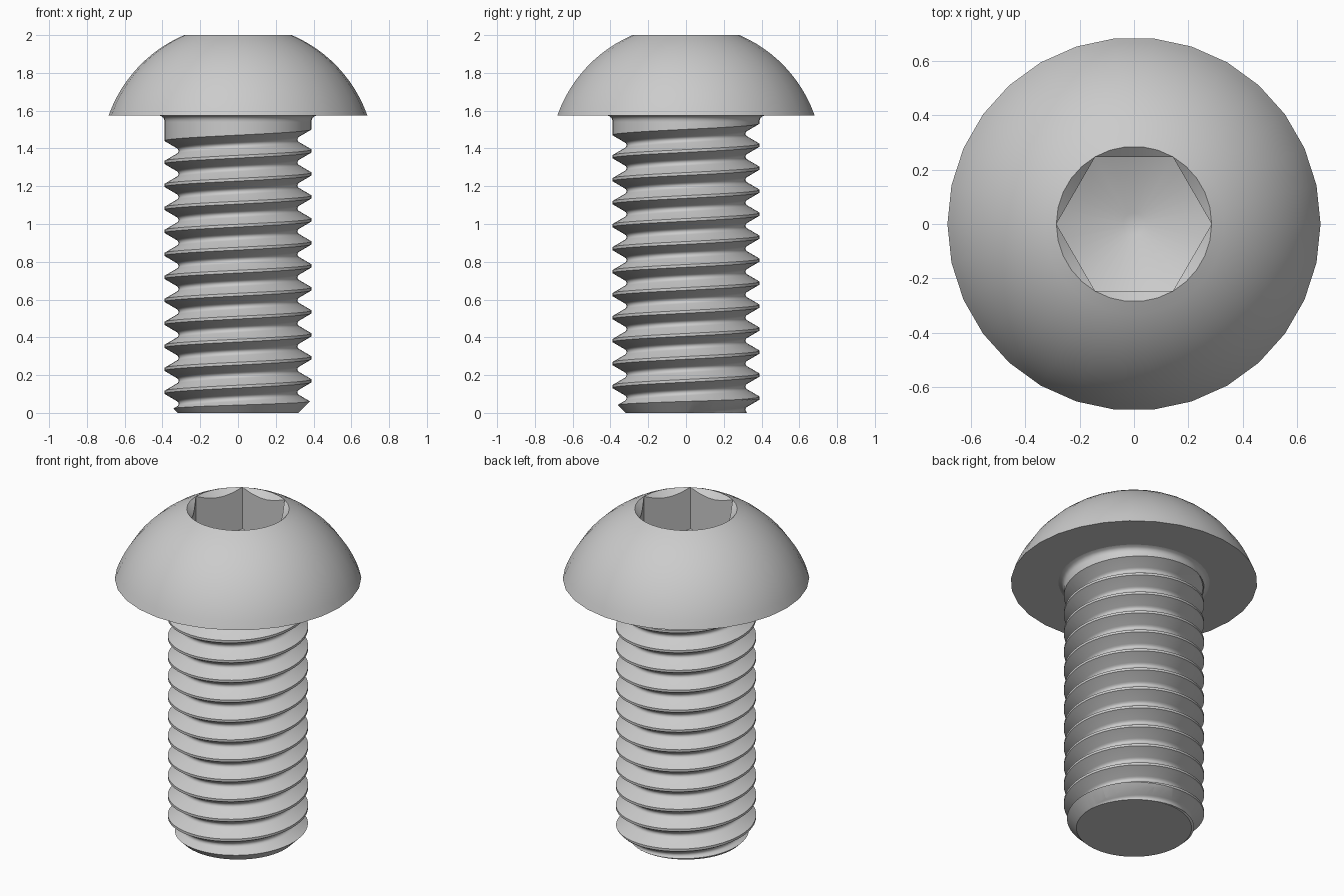
import bpy, bmesh, math

if "Cube" in bpy.data.objects:
    bpy.data.objects.remove(bpy.data.objects["Cube"], do_unlink=True)

steel = bpy.data.materials.new("grey_steel")
steel.use_nodes = True
grey = (0.6, 0.6, 0.6, 1)
steel.diffuse_color = grey
steel.node_tree.nodes["Principled BSDF"].inputs["Base Color"].default_value = grey

TAU = math.tau


def finish(bm, name):
    bmesh.ops.recalc_face_normals(bm, faces=bm.faces)
    mesh = bpy.data.meshes.new(name)
    bm.to_mesh(mesh)
    bm.free()
    mesh.materials.append(steel)
    obj = bpy.data.objects.new(name, mesh)
    bpy.context.collection.objects.link(obj)
    return obj


def smooth(obj):
    bpy.ops.object.select_all(action='DESELECT')
    obj.select_set(True)
    bpy.context.view_layer.objects.active = obj
    bpy.ops.object.shade_smooth_by_angle(angle=math.radians(35))


def lathe(name, rings, n):
    """Closed solid of stacked rings; a ring is (r, z) or a function of angle."""
    bm = bmesh.new()
    rows = []
    for ring in rings:
        row = []
        for j in range(n):
            a = TAU * j / n
            r, z = ring(a) if callable(ring) else ring
            row.append(bm.verts.new((r * math.cos(a), r * math.sin(a), z)))
        rows.append(row)
    for lo, hi in zip(rows, rows[1:]):
        for j in range(n):
            k = (j + 1) % n
            bm.faces.new((lo[j], lo[k], hi[k], hi[j]))
    bm.faces.new(rows[0])
    bm.faces.new(rows[-1])
    bmesh.ops.remove_doubles(bm, verts=bm.verts, dist=0.0001)
    return finish(bm, name)


# Domed head with a countersunk hexagonal socket
RIM, TOP, UNDER = 0.285, 2.0, 1.575
DOME_R, DOME_Z = 0.727, 1.331


def hex_radius(a):
    side = TAU / 6
    return RIM * math.cos(side / 2) / math.cos((a + 1e-9) % side - side / 2)


def countersink(a):
    r = hex_radius(a)
    return r, TOP - (RIM - r) * 0.9


def floor_z(r):
    return 1.745 - (RIM - r) * 0.45


def socket_floor(a):
    r = hex_radius(a)
    return r, floor_z(r)


start = math.asin((UNDER - DOME_Z) / DOME_R)
end = math.acos(RIM / DOME_R)
steps = 12
dome = []
for i in range(steps + 1):
    a = start + (end - start) * i / steps
    dome.append((DOME_R * math.cos(a), DOME_Z + DOME_R * math.sin(a)))
dome[-1] = (RIM, TOP)
head = lathe("head", dome + [countersink, socket_floor, (0.04, floor_z(0.04))], 30)
smooth(head)

# Plain neck with a fillet under the head
SEG, MAJOR, NECK = 48, 0.39, 1.54
neck = lathe("neck", [(MAJOR, NECK), (MAJOR, 1.55), (0.395, 1.562),
                      (0.404, 1.57), (0.42, UNDER)], SEG)
smooth(neck)

# Threaded shank: one groove section swept up a right-handed helix
PITCH, FIRST, RUNOUT = 0.1217, 0.109, 1.505
half = [(0.0535, 0), (0.017, 0.063), (0.011, 0.071), (0.004, 0.0745)]
groove = [(-s, d) for s, d in half] + [(s, d) for s, d in reversed(half)]
bm = bmesh.new()
rows = []
for turn in range(-3, 14):
    for s, depth in groove:
        row = []
        for j in range(SEG):
            a = TAU * j / SEG
            centre = FIRST + PITCH * (turn + j / SEG)
            fade = min(1, max(0, (RUNOUT - centre) / 0.02))
            r = MAJOR - depth * fade
            row.append(bm.verts.new((r * math.cos(a), r * math.sin(a), centre + s)))
        rows.append(row)
per = len(groove)
for k in range(len(rows) - per - 1):
    for j in range(SEG):
        # the last column joins the same point one turn higher
        up, col = (per, 0) if j == SEG - 1 else (0, j + 1)
        bm.faces.new((rows[k][j], rows[k + up][col],
                      rows[k + up + 1][col], rows[k + 1][j]))
# trim both ends flat and cap them
for z, direction in ((0, -1), (NECK, 1)):
    bmesh.ops.bisect_plane(bm, geom=bm.verts[:] + bm.edges[:] + bm.faces[:],
                           dist=1e-6, plane_co=(0, 0, z),
                           plane_no=(0, 0, direction), clear_outer=True)
loose = [v for v in bm.verts if not v.link_faces]
bmesh.ops.delete(bm, geom=loose, context='VERTS')
bmesh.ops.holes_fill(bm, edges=[e for e in bm.edges if e.is_boundary], sides=0)
shank = finish(bm, "threaded_shank")

# Chamfer the tip by keeping only what lies inside a cone
cutter = lathe("tip_chamfer_cutter", [(0.22, -0.1), (0.52, 0.2), (0.52, 1.8)], 64)
cutter.hide_render = True
cut = shank.modifiers.new("tip_chamfer", 'BOOLEAN')
cut.operation = 'INTERSECT'
cut.solver = 'EXACT'
cut.object = cutter
bpy.context.view_layer.objects.active = shank
bpy.ops.object.modifier_apply(modifier=cut.name)
bpy.data.objects.remove(cutter, do_unlink=True)
smooth(shank)
